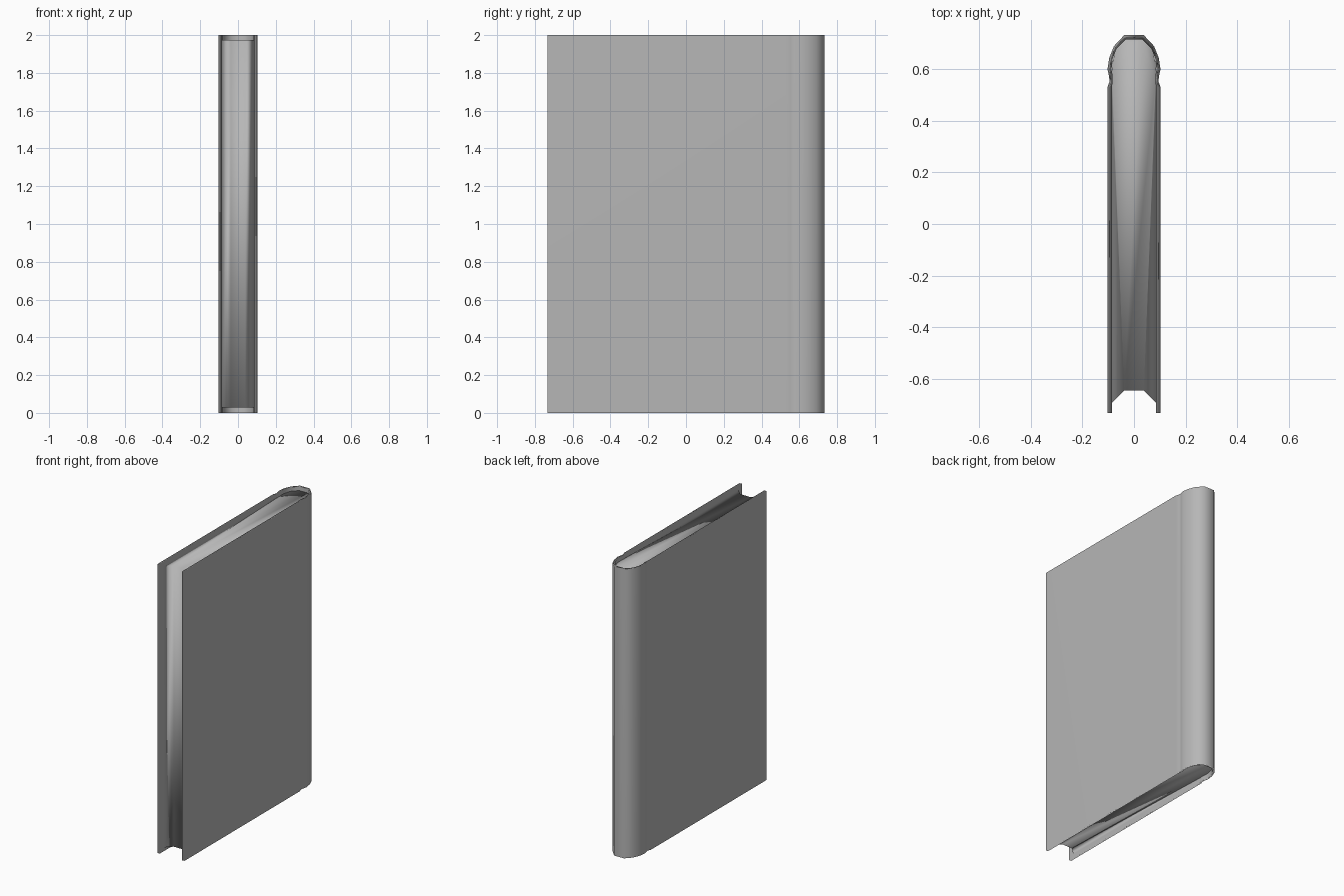
import bpy
import bmesh

if "Cube" in bpy.data.objects:
    bpy.data.objects.remove(bpy.data.objects["Cube"])

GREY = bpy.data.materials.new("dark_grey")
GREY.diffuse_color = (0.47, 0.47, 0.47, 1)
GREY.use_nodes = True
GREY.node_tree.nodes["Principled BSDF"].inputs["Base Color"].default_value = GREY.diffuse_color


def mirrored(half):
    """Full left-to-right chain from the right-hand half."""
    return half + [(-x, y) for x, y in reversed(half)]


def finish(bm, name):
    bmesh.ops.recalc_face_normals(bm, faces=bm.faces)
    for face in bm.faces:
        face.smooth = True
    mesh = bpy.data.meshes.new(name)
    bm.to_mesh(mesh)
    bm.free()
    mesh.materials.append(GREY)
    obj = bpy.data.objects.new(name, mesh)
    bpy.context.collection.objects.link(obj)
    # Soft shading over every edge, led by the large faces
    soft = obj.modifiers.new("soft_normals", 'WEIGHTED_NORMAL')
    soft.mode = 'FACE_AREA'
    return obj


def extrude_up(bm, faces, height):
    top = bmesh.ops.extrude_face_region(bm, geom=faces)
    verts = [g for g in top["geom"] if isinstance(g, bmesh.types.BMVert)]
    bmesh.ops.translate(bm, verts=verts, vec=(0, 0, height))


# Cover: two boards, hinge grooves and rounded spine in one wrapped strip
outer = mirrored([(0.103, -0.733), (0.103, 0.53), (0.095, 0.553), (0.097, 0.575),
                  (0.103, 0.60), (0.096, 0.645), (0.078, 0.69), (0.038, 0.733)])
inner = mirrored([(0.086, -0.733), (0.086, 0.53), (0.083, 0.553), (0.083, 0.575),
                  (0.087, 0.60), (0.083, 0.64), (0.068, 0.68), (0.032, 0.716)])
bm = bmesh.new()
rows = [[bm.verts.new((x, y, 0)) for x, y in line] for line in (outer, inner)]
strip = [bm.faces.new((rows[0][i], rows[0][i + 1], rows[1][i + 1], rows[1][i]))
         for i in range(len(outer) - 1)]
extrude_up(bm, strip, 2.0)
finish(bm, "cover")

# Page block: hollowed fore edge and rounded back against the spine
pages = mirrored([(0.038, -0.647), (0.0865, -0.695), (0.0865, 0.53), (0.084, 0.56),
                  (0.085, 0.62), (0.07, 0.682), (0.034, 0.718)])
bm = bmesh.new()
base = bm.faces.new([bm.verts.new((x, y, 0.028)) for x, y in pages])
extrude_up(bm, [base], 1.946)
finish(bm, "page_block")
